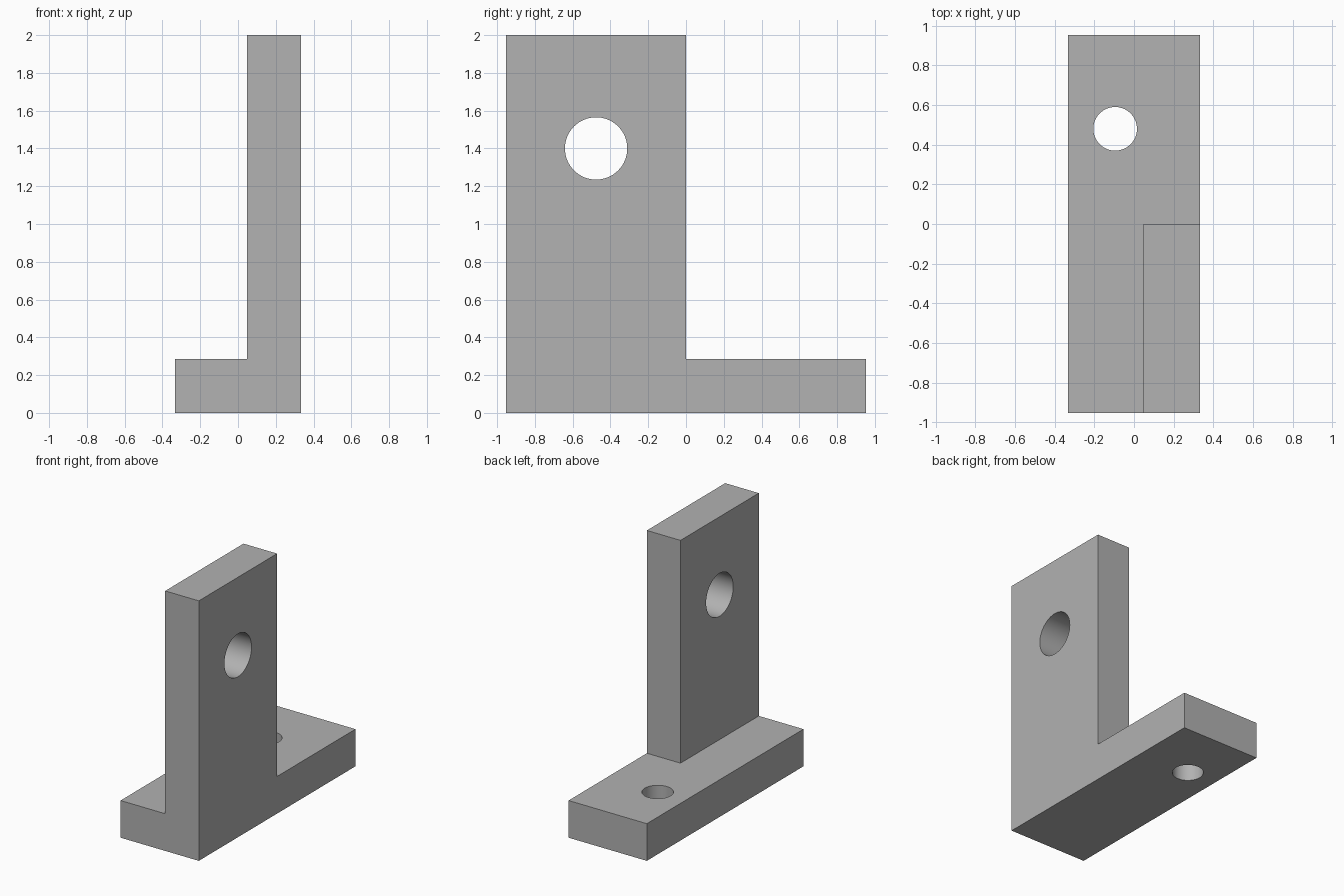
import bpy
from math import radians

old = bpy.data.objects.get("Cube")
if old:
    bpy.data.objects.remove(old, do_unlink=True)

HALF_W, HALF_L, BASE_H = 0.333, 0.952, 0.286

grey = bpy.data.materials.new("plain grey")
grey.use_nodes = True
colour = (0.445, 0.445, 0.445, 1)
grey.diffuse_color = colour
grey.node_tree.nodes["Principled BSDF"].inputs["Base Color"].default_value = colour


def box(name, low, high):
    """Box between two opposite corners."""
    bpy.ops.mesh.primitive_cube_add(size=1)
    ob = bpy.context.object
    ob.name = name
    ob.location = [(a + b) / 2 for a, b in zip(low, high)]
    ob.scale = [b - a for a, b in zip(low, high)]
    bpy.ops.object.transform_apply(location=True, scale=True)
    ob.data.materials.append(grey)
    return ob


def rod(name, radius, location, rotation=(0, 0, 0)):
    """Round cutter for a drilled hole."""
    bpy.ops.mesh.primitive_cylinder_add(vertices=64, radius=radius, depth=1,
                                        location=location, rotation=rotation)
    ob = bpy.context.object
    ob.name = name
    ob.data.materials.append(grey)
    return ob


def combine(target, other, operation):
    """Apply a boolean and remove the helper."""
    mod = target.modifiers.new(operation.lower(), "BOOLEAN")
    mod.operation, mod.solver, mod.object = operation, "EXACT", other
    other.hide_render = True
    bpy.context.view_layer.objects.active = target
    bpy.ops.object.modifier_apply(modifier=mod.name)
    bpy.data.objects.remove(other, do_unlink=True)


# Base plate with a flush upright plate on its left front half
bracket = box("bracket", (-HALF_W, -HALF_L, 0), (HALF_W, HALF_L, BASE_H))
upright = box("upright", (0.047, -HALF_L, 0), (HALF_W, 0, 2))
combine(bracket, upright, "UNION")

# Through holes in the upright and in the base
combine(bracket, rod("upright_hole", 0.165, (0.19, -0.476, 1.4), (0, radians(90), 0)), "DIFFERENCE")
combine(bracket, rod("base_hole", 0.11, (-0.095, 0.48, BASE_H / 2)), "DIFFERENCE")

# Round hole walls, crisp plate edges
bpy.ops.object.select_all(action="DESELECT")
bracket.select_set(True)
bpy.context.view_layer.objects.active = bracket
bpy.ops.object.shade_smooth_by_angle(angle=radians(30))
